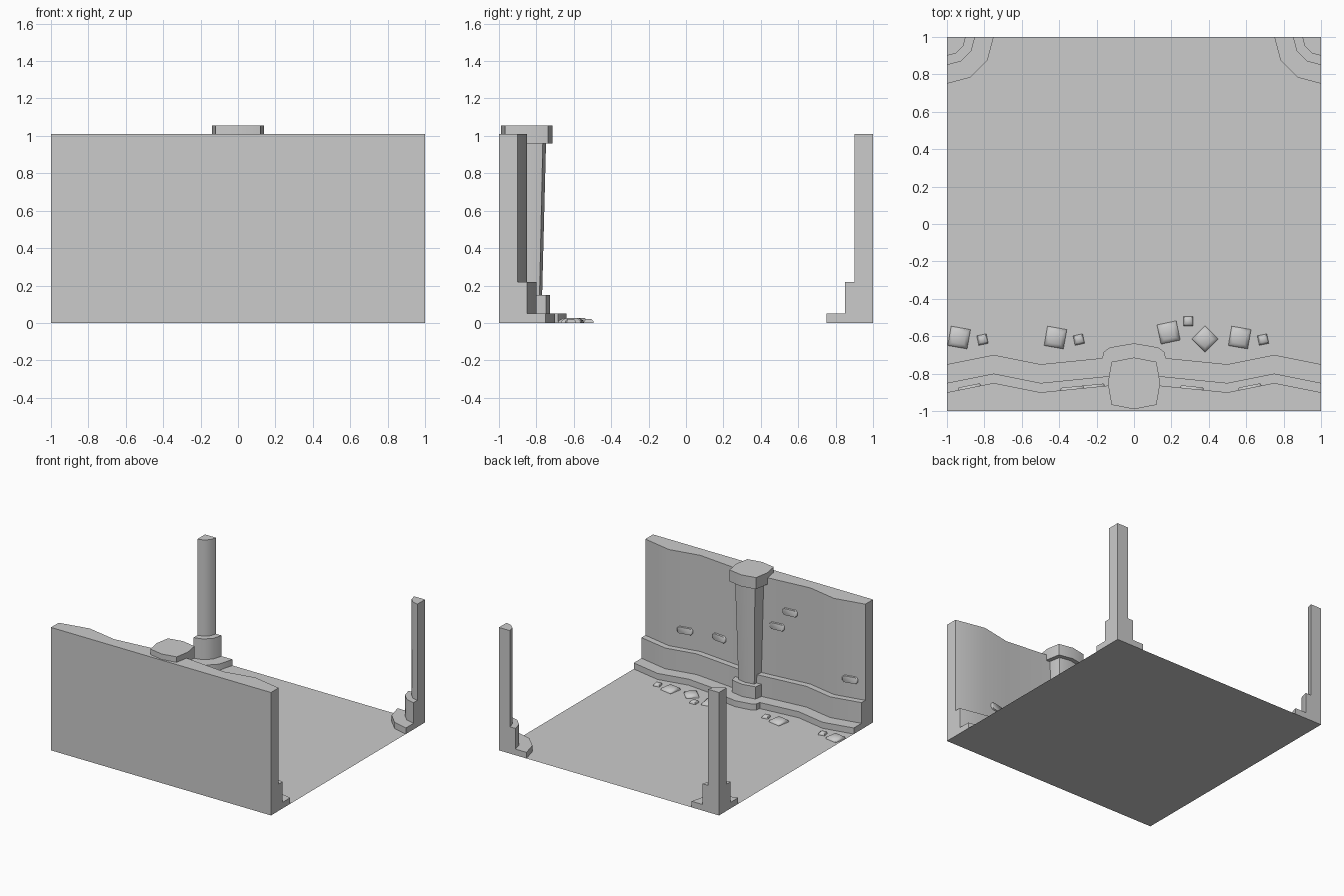
import bpy, bmesh, math
from mathutils import Matrix, Vector

if "Cube" in bpy.data.objects:
    bpy.data.objects.remove(bpy.data.objects["Cube"])


def loft(name, rings, smooth=35):
    """Skin a list of equal-length closed rings and cap both ends."""
    bm = bmesh.new()
    vs = [[bm.verts.new(p) for p in r] for r in rings]
    n = len(rings[0])
    for a, b in zip(vs, vs[1:]):
        for i in range(n):
            j = (i + 1) % n
            bm.faces.new((a[i], a[j], b[j], b[i]))
    bm.faces.new(vs[0][::-1])
    bm.faces.new(vs[-1])
    bmesh.ops.remove_doubles(bm, verts=bm.verts, dist=1e-5)
    bmesh.ops.recalc_face_normals(bm, faces=bm.faces)
    me = bpy.data.meshes.new(name)
    bm.to_mesh(me)
    bm.free()
    ob = bpy.data.objects.new(name, me)
    bpy.context.collection.objects.link(ob)
    bpy.ops.object.select_all(action='DESELECT')
    ob.select_set(True)
    bpy.context.view_layer.objects.active = ob
    bpy.ops.object.shade_smooth_by_angle(angle=math.radians(smooth))
    return ob


# Floor
bpy.ops.mesh.primitive_plane_add(size=2)
bpy.context.object.name = "floor"

# Wavy front wall with two plinth steps
WAVE = [(-1, 0), (-.75, .05), (-.5, 0), (0, .05), (.5, 0), (.75, .05), (1, 0)]
STEPS = [(.25, 0), (.25, .05), (.15, .05), (.15, .22), (.10, .22), (.10, 1.01)]
loft("wall", [[(x, -1, 0)] + [(x, -1 + d + w, z) for d, z in STEPS] + [(x, -1, 1.01)]
              for x, w in WAVE])

# Quarter-round stepped posts in the back corners
for side, label in ((-1, "left"), (1, "right")):
    rings = []
    for k in range(4):
        a = math.radians(30 * k)
        rings.append([(side, 1, 0)]
                     + [(side * (1 - r * math.cos(a)), 1 - r * math.sin(a), z) for r, z in STEPS]
                     + [(side, 1, 1.01)])
    loft("corner_post_" + label, rings)

# Eight-sided pillar: base block, flaring shaft, cap
OCT = [(.14, 0), (.12, .115), (0, .138), (-.12, .115),
       (-.14, 0), (-.12, -.115), (0, -.138), (.12, -.115)]


def octagon(s, z):
    return [(x * s, -.852 + y * s, z) for x, y in OCT]


loft("pillar_base", [octagon(.9, .04), octagon(.9, .15)])
loft("pillar_shaft", [octagon(.6, .15), octagon(.75, .96)])
loft("pillar_cap", [octagon(1, .96), octagon(1, 1.055)])

# Rounded footing under the pillar
half = [(.17, -.80), (.17, -.72), (.163, -.685), (.13, -.66)]
foot = half + [(0, -.638)] + [(-x, y) for x, y in reversed(half)]
loft("pillar_footing", [[(x, y, z) for x, y in foot] for z in (0, .05)])


# Protruding bricks following the wall slope
def brick(name, x, z, slope):
    w, h, c = .062, .028, .014
    outline = [(w, h - c), (w - c, h), (c - w, h), (-w, h - c),
               (-w, c - h), (c - w, -h), (w - c, -h), (w, c - h)]
    m = Matrix.Translation((x, -.9 + wave_at(x), z)) @ Matrix.Rotation(math.atan(slope), 4, 'Z')
    loft(name, [[m @ Vector((u * s, d, v * s)) for u, v in outline]
                for d, s in ((-.01, 1), (.008, 1), (.013, .93))], 50)


def wave_at(x):
    for (x0, a), (x1, b) in zip(WAVE, WAVE[1:]):
        if x0 <= x <= x1:
            return a + (b - a) * (x - x0) / (x1 - x0)


for i, (x, z, s) in enumerate([(.62, .37, .2), (.31, .39, -.1), (-.33, .77, .1),
                               (-.22, .63, .1), (-.88, .37, .2)]):
    brick(f"brick_{i + 1}", x, z, s)

# Rubble on the floor along the wall: x, y, width, turn
RUBBLE = [(.185, -.58, .105, 12), (.29, -.52, .052, 0), (.38, -.615, .10, 45)]
for x in (-.935, -.42, .565):
    RUBBLE += [(x, -.607, .105, -10), (x + .125, -.618, .052, 12)]
for i, (x, y, w, turn) in enumerate(RUBBLE):
    m = Matrix.Translation((x, y, 0)) @ Matrix.Rotation(math.radians(turn), 4, 'Z')
    h = .026 if w > .06 else .02
    loft(f"rubble_{i + 1}",
         [[m @ Vector((sx * w * s / 2, sy * w * s / 2, h * t))
           for sx, sy in ((-1, -1), (1, -1), (1, 1), (-1, 1))]
          for t, s in ((0, 1), (.5, .93), (1, .6))], 60)
